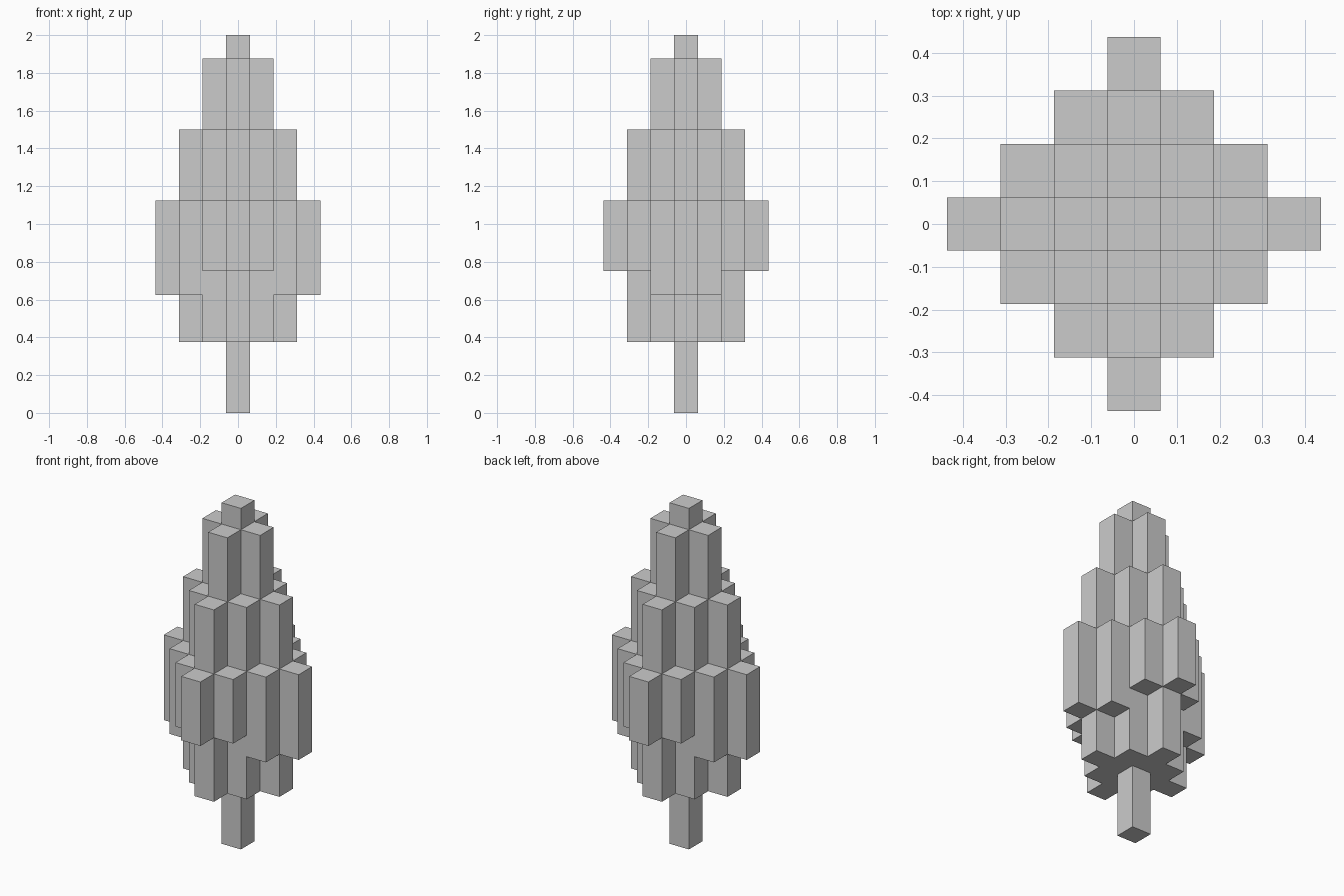
import bpy, bmesh

if "Cube" in bpy.data.objects:
    bpy.data.objects.remove(bpy.data.objects["Cube"])

S = 0.125          # column width
R = 3              # radius of the diamond plan, in columns
TOPS = [2.0, 1.875, 1.5, 1.125]   # column top for each diamond ring
TRUNK_TOP = 0.375


def column_span(i, j):
    """Bottom and top of the foliage column at grid cell (i, j)."""
    d = abs(i) + abs(j)
    if d > R:
        return None
    bottom = TRUNK_TOP
    if d == R:
        bottom = 0.625 if abs(i) > abs(j) else 0.75
    return bottom, TOPS[d]


def build_shell(name, columns, open_top=(), open_bottom=()):
    """Join square columns into one shell, keeping only the exposed faces."""
    bm = bmesh.new()
    h = S / 2

    def quad(points):
        bm.faces.new([bm.verts.new(p) for p in points])

    for (i, j), (b, t) in columns.items():
        x, y = i * S, j * S
        ring = [(x - h, y - h), (x + h, y - h), (x + h, y + h), (x - h, y + h)]
        if (i, j) not in open_top:
            quad([(*p, t) for p in ring])
        if (i, j) not in open_bottom:
            quad([(*p, b) for p in reversed(ring)])
        for k, (di, dj) in enumerate([(0, -1), (1, 0), (0, 1), (-1, 0)]):
            p, q = ring[k], ring[(k + 1) % 4]
            nb, nt = columns.get((i + di, j + dj), (t, t))
            for lo, hi in ((b, min(t, nb)), (max(b, nt), t)):
                if hi > lo:
                    quad([(*p, lo), (*q, lo), (*q, hi), (*p, hi)])
    bmesh.ops.remove_doubles(bm, verts=bm.verts, dist=1e-5)
    mesh = bpy.data.meshes.new(name)
    bm.to_mesh(mesh)
    bm.free()
    obj = bpy.data.objects.new(name, mesh)
    bpy.context.collection.objects.link(obj)
    return obj


# Foliage: stepped diamond of columns
cells = [(i, j) for i in range(-R, R + 1) for j in range(-R, R + 1)]
foliage = {c: column_span(*c) for c in cells if column_span(*c)}
build_shell("foliage", foliage, open_bottom=[(0, 0)])

# Trunk: single column meeting the underside of the foliage
build_shell("trunk", {(0, 0): (0.0, TRUNK_TOP)}, open_top=[(0, 0)])
